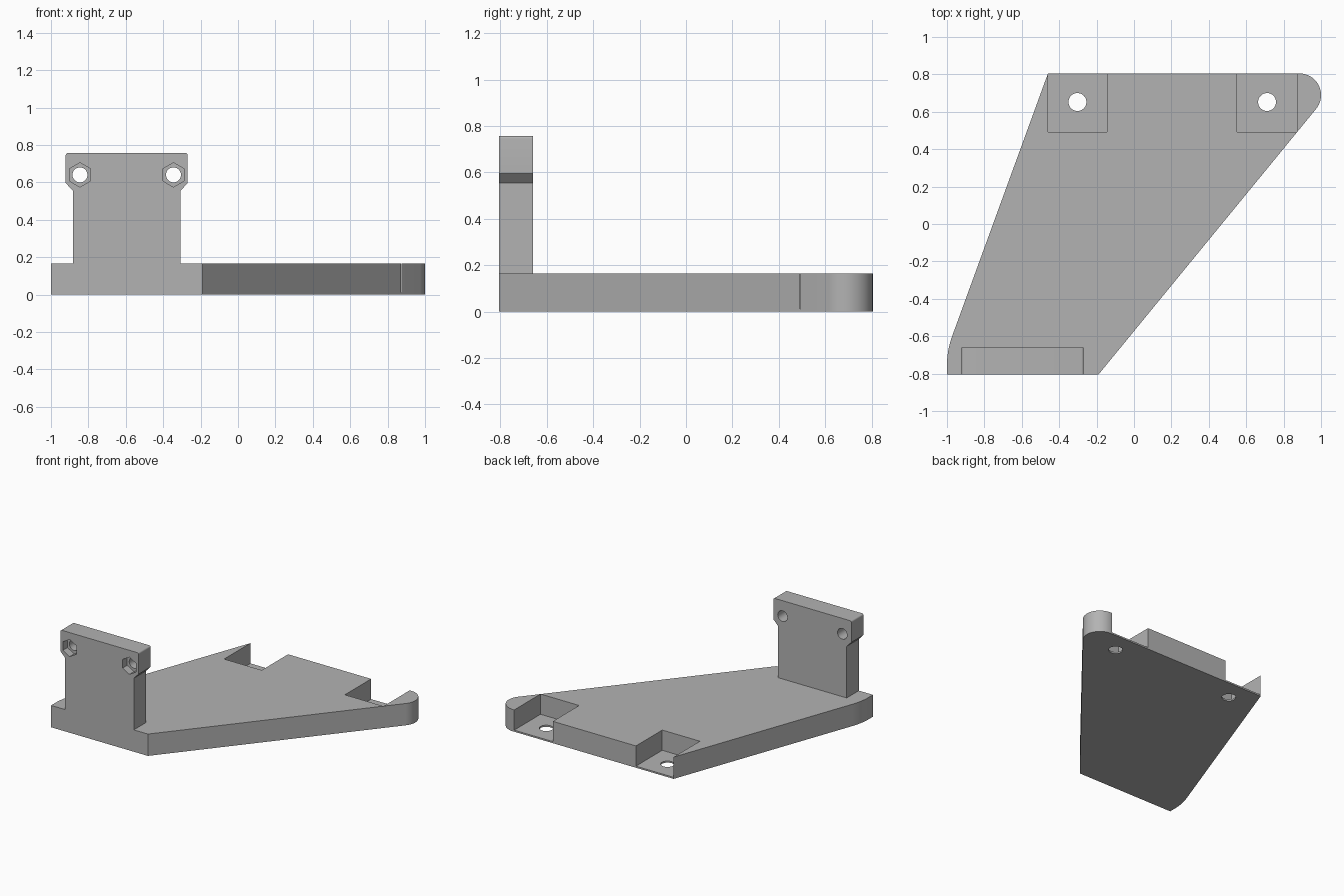
import bpy, bmesh
from math import cos, sin, pi, radians
from mathutils import Vector, Matrix

if "Cube" in bpy.data.objects:
    bpy.data.objects.remove(bpy.data.objects["Cube"])

grey = bpy.data.materials.new("plain grey")
grey.use_nodes = True
grey.diffuse_color = (0.45, 0.45, 0.45, 1)
grey.node_tree.nodes["Principled BSDF"].inputs["Base Color"].default_value = grey.diffuse_color


def arc(cx, cy, r, start, end, steps):
    angles = [radians(start + (end - start) * i / steps) for i in range(steps + 1)]
    return [(cx + r * cos(a), cy + r * sin(a)) for a in angles]


def extrude(name, outline, low, high, upright=False):
    """Prism from an outline, along z, or along y when upright (outline is x, z)."""
    def place(u, v, w):
        return (u, w, v) if upright else (u, v, w)
    bm = bmesh.new()
    bottom = bm.faces.new([bm.verts.new(place(u, v, low)) for u, v in outline])
    result = bmesh.ops.extrude_face_region(bm, geom=[bottom])
    verts = [g for g in result["geom"] if isinstance(g, bmesh.types.BMVert)]
    bmesh.ops.translate(bm, verts=verts, vec=place(0, 0, high - low))
    bmesh.ops.recalc_face_normals(bm, faces=bm.faces)
    mesh = bpy.data.meshes.new(name)
    bm.to_mesh(mesh)
    bm.free()
    mesh.materials.append(grey)
    obj = bpy.data.objects.new(name, mesh)
    bpy.context.collection.objects.link(obj)
    return obj


def cut(target, cutter):
    cutter.hide_render = True
    mod = target.modifiers.new("cut", "BOOLEAN")
    mod.operation = "DIFFERENCE"
    mod.solver = "EXACT"
    mod.object = cutter
    bpy.context.view_layer.objects.active = target
    bpy.ops.object.modifier_apply(modifier=mod.name)
    bpy.data.objects.remove(cutter)


def rectangle(x0, x1, y0, y1):
    return [(x0, y0), (x1, y0), (x1, y1), (x0, y1)]


BACK, FRONT, THICK = 0.805, -0.805, 0.165

# Slanted base plate with a rounded tip and a softly curved front corner
outline = [(-1, FRONT), (-0.19, FRONT)]
outline += arc(0.884, 0.689, 0.116, -39.5, 90, 24)
outline += [(-0.46, BACK)]
outline += arc(-0.55, -0.755, 0.45, 160, 180, 10)
base = extrude("base_plate", outline, 0, THICK)

# Open pockets along the back edge, each with a screw hole in its thin floor
for x0, x1 in ((-0.46, -0.145), (0.55, 0.873)):
    cut(base, extrude("pocket_cutter", rectangle(x0, x1, 0.491, 0.95), 0.012, 0.4))
    hole = arc((x0 + x1) / 2, 0.652, 0.048, 0, 348.75, 31)
    cut(base, extrude("screw_hole_cutter", hole, -0.1, 0.3))

# Upright bracket with a wider, chamfered head, mirrored about its centre line
MID, NECK, HEAD, TOP, R = -0.595, 0.287, 0.326, 0.757, 0.012
half = [(NECK, THICK - 0.01), (NECK, 0.555), (HEAD, 0.596)]
half += arc(HEAD - R, TOP - R, R, 0, 90, 5)
profile = [(MID + x, z) for x, z in half] + [(MID - x, z) for x, z in reversed(half)]
bracket = extrude("upright_bracket", profile, FRONT, -0.66, upright=True)

# Bolt holes with hexagonal nut recesses on the front
for side in (-1, 1):
    x = MID + side * 0.25
    cut(bracket, extrude("bolt_hole_cutter", arc(x, 0.64, 0.04, 0, 348.75, 31), -1, -0.5, upright=True))
    cut(bracket, extrude("nut_recess_cutter", arc(x, 0.64, 0.065, 30, 330, 5), -1, -0.75, upright=True))

# Fuse the bracket to the plate so the front stays one flush face
union = base.modifiers.new("join", "BOOLEAN")
union.operation = "UNION"
union.solver = "EXACT"
union.object = bracket
bpy.context.view_layer.objects.active = base
bpy.ops.object.modifier_apply(modifier=union.name)
bpy.data.objects.remove(bracket)
base.name = "mounting_bracket"

# Smooth the curved walls and keep the hard edges
bpy.ops.object.select_all(action="DESELECT")
base.select_set(True)
bpy.ops.object.shade_smooth_by_angle(angle=radians(30))
